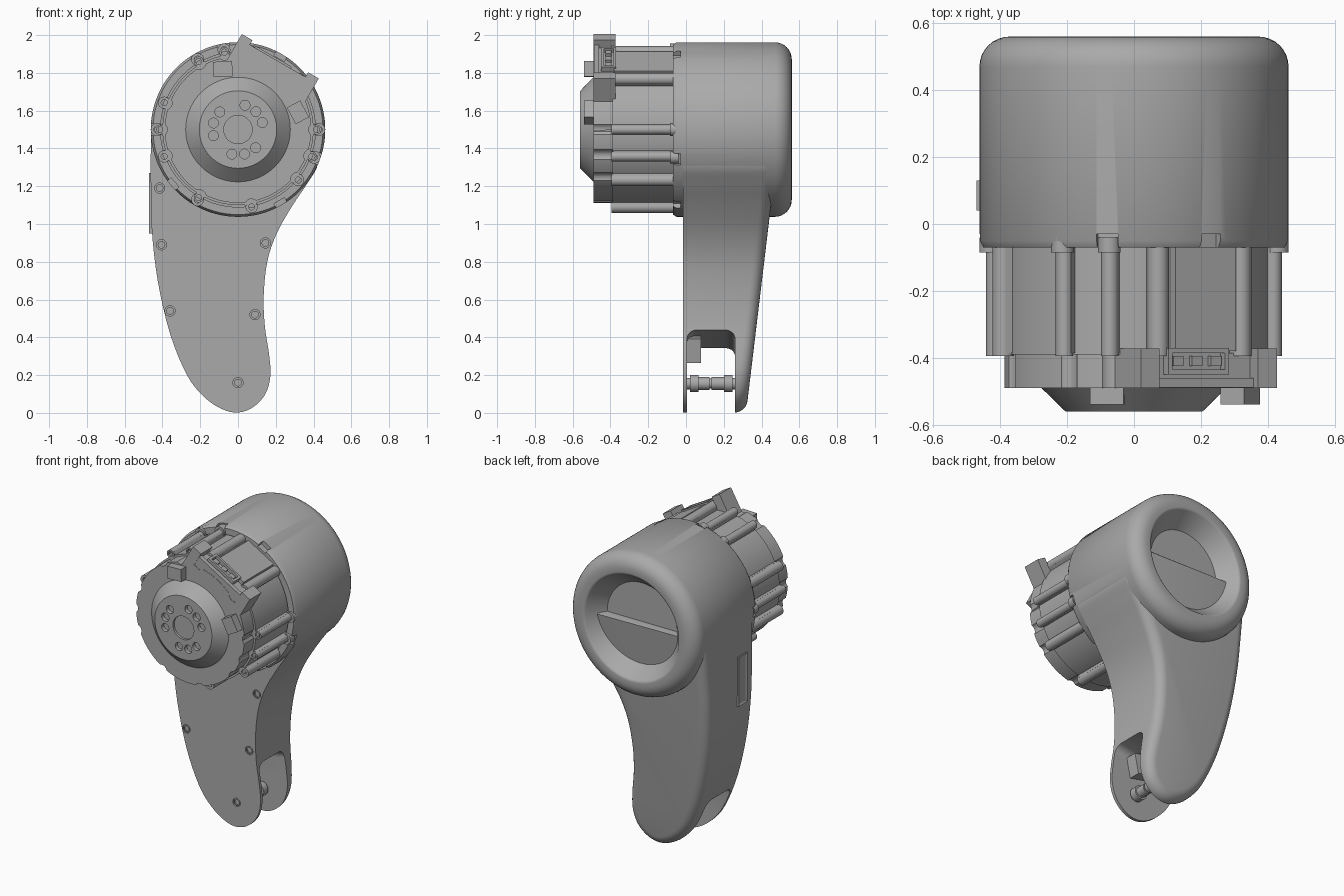
import bpy, bmesh, math
from mathutils import Vector, Matrix

if "Cube" in bpy.data.objects:
    bpy.data.objects.remove(bpy.data.objects["Cube"])

AXIS_Z = 1.5
grey = bpy.data.materials.new("plain grey")
grey.use_nodes = True
grey.diffuse_color = (0.4, 0.4, 0.4, 1)
grey.node_tree.nodes["Principled BSDF"].inputs["Base Color"].default_value = (0.4, 0.4, 0.4, 1)


def finish(name, bm):
    bmesh.ops.recalc_face_normals(bm, faces=bm.faces)
    mesh = bpy.data.meshes.new(name)
    bm.to_mesh(mesh)
    bm.free()
    mesh.materials.append(grey)
    obj = bpy.data.objects.new(name, mesh)
    bpy.context.collection.objects.link(obj)
    return obj


def activate(obj):
    bpy.ops.object.select_all(action='DESELECT')
    obj.select_set(True)
    bpy.context.view_layer.objects.active = obj


def smooth(obj, angle=35):
    activate(obj)
    bpy.ops.object.shade_smooth_by_angle(angle=math.radians(angle))


def lathe(name, profile, x=0, z=AXIS_Z, steps=96):
    """Spin (radius, y) points round an axis along y."""
    bm = bmesh.new()
    verts = [bm.verts.new((x + r, y, z)) for r, y in profile]
    edges = [bm.edges.new(pair) for pair in zip(verts, verts[1:])]
    bmesh.ops.spin(bm, geom=verts + edges, cent=(x, 0, z), axis=(0, 1, 0),
                   angle=math.tau, steps=steps)
    bmesh.ops.remove_doubles(bm, verts=bm.verts, dist=1e-5)
    obj = finish(name, bm)
    smooth(obj)
    return obj


def rod(name, r, y0, y1, x, z, steps=24):
    return lathe(name, [(0, y0), (r, y0), (r, y1), (0, y1)], x, z, steps)


def polar(radius, degrees):
    a = math.radians(degrees)
    return radius * math.cos(a), AXIS_Z + radius * math.sin(a)


def radial_box(name, degrees, radial, tangent, depth, twist=0):
    """Box given by ranges along the radius, the tangent and y."""
    bm = bmesh.new()
    bmesh.ops.create_cube(bm, size=1)
    lo, hi = zip(radial, depth, tangent)
    centre = Vector([(a + b) / 2 for a, b in zip(lo, hi)])
    size = [b - a for a, b in zip(lo, hi)]
    mat = (Matrix.Translation((0, 0, AXIS_Z)) @ Matrix.Rotation(-math.radians(degrees), 4, 'Y')
           @ Matrix.Translation(centre) @ Matrix.Rotation(-math.radians(twist), 4, 'Y')
           @ Matrix.Diagonal((*size, 1)))
    bmesh.ops.transform(bm, matrix=mat, verts=bm.verts)
    return finish(name, bm)


def cut(target, cutters):
    for cutter in cutters:
        mod = target.modifiers.new("cut", 'BOOLEAN')
        mod.object, mod.operation, mod.solver = cutter, 'DIFFERENCE', 'EXACT'
        activate(target)
        bpy.ops.object.modifier_apply(modifier=mod.name)
        bpy.data.objects.remove(cutter)
    smooth(target)


def arc(cr, cy, radius, start, end, count=8):
    angles = [math.radians(start + (end - start) * i / count) for i in range(count + 1)]
    return [(cr + radius * math.cos(a), cy + radius * math.sin(a)) for a in angles]


# Round housing with a dished back
housing = lathe("housing", [(0, -0.05), (0.41, -0.05), (0.41, -0.07), (0.45, -0.07), (0.462, -0.05)]
                + arc(0.372, 0.47, 0.09, 0, 90) + arc(0.35, 0.54, 0.02, 90, 150, 4)
                + [(0.25, 0.45), (0, 0.45)], steps=128)
cut(housing, [radial_box("notch", a, (0.435, 0.6), (-0.032, 0.032), (-0.1, -0.03))
              for a in (60, 100, 180, 220, 300, 340)])

# Curved arm outline, from the left side round the foot to the right side
points = [(-0.461, 1.5), (-0.462, 1.25), (-0.457, 0.98), (-0.425, 0.7), (-0.36, 0.42),
          (-0.27, 0.2), (-0.18, 0.085), (-0.085, 0.02), (0, 0.002), (0.08, 0.03),
          (0.145, 0.1), (0.172, 0.2), (0.163, 0.32), (0.142, 0.46), (0.136, 0.62),
          (0.155, 0.8), (0.205, 0.95), (0.29, 1.1), (0.37, 1.22), (0.425, 1.33), (0.4, 1.5)]
pts = [Vector(p) for p in points]
outline = []
for i in range(len(pts) - 1):
    a, b, c, d = pts[max(i - 1, 0)], pts[i], pts[i + 1], pts[min(i + 2, len(pts) - 1)]
    for t in (0, 0.25, 0.5, 0.75):
        outline.append(0.5 * (2 * b + (c - a) * t + (2 * a - 5 * b + 4 * c - d) * t * t
                              + (3 * b - a - 3 * c + d) * t ** 3))
outline.append(pts[-1])


def inward(i):
    d = outline[min(i + 1, len(outline) - 1)] - outline[max(i - 1, 0)]
    return Vector((-d.y, d.x)).normalized()


# Arm with a sloping, rounded back
bm = bmesh.new()
R = 0.06
rings = [[bm.verts.new((p.x, -0.015, p.y)) for p in outline]]
for k in range(7):
    a = math.radians(15 * k)
    ring = []
    for i, p in enumerate(outline):
        q = p + inward(i) * R * (1 - math.cos(a))
        ring.append(bm.verts.new((q.x, 0.318 + 0.12 * q.y - R * (1 - math.sin(a)), q.y)))
    rings.append(ring)
n = len(outline)
for r0, r1 in zip(rings, rings[1:]):
    for i in range(n):
        j = (i + 1) % n
        bm.faces.new((r0[i], r0[j], r1[j], r1[i]))
bm.faces.new(rings[0])
bm.faces.new(rings[-1])
arm = finish("arm", bm)

# Fork slot with rounded corners and a ramped ceiling
section = [(0.005, -0.2)] + arc(0.055, 0.36, 0.05, 180, 90, 5) + arc(0.21, 0.36, 0.05, 90, 0, 5) + [(0.26, -0.2)]
bm = bmesh.new()
ends = [[bm.verts.new((x, y, z + (0.2 * x if z > 0 else 0))) for y, z in section] for x in (-0.7, 0.5)]
for i in range(len(section)):
    j = (i + 1) % len(section)
    bm.faces.new((ends[0][i], ends[0][j], ends[1][j], ends[1][i]))
bm.faces.new(ends[0])
bm.faces.new(ends[1])
slot = finish("slot", bm)
screws = [(-0.415, 1.19), (-0.405, 0.89), (-0.36, 0.54), (0, 0.16), (0.09, 0.52), (0.145, 0.9)]
cut(arm, [slot] + [rod("hole", 0.027, -0.1, -0.006, x, z) for x, z in screws])
for x, z in screws:
    lathe("arm_screw", [(0, -0.008), (0.016, -0.008), (0.016, -0.014), (0.02, -0.014), (0.02, 0)], x, z, 24)

# Pin across the fork, stop block and side plate
lathe("fork_pin", [(0, 0), (0.03, 0), (0.03, 0.02), (0.045, 0.02), (0.045, 0.065), (0.034, 0.065),
                   (0.034, 0.125), (0.026, 0.125), (0.026, 0.135), (0.034, 0.135), (0.034, 0.2),
                   (0.045, 0.2), (0.045, 0.245), (0.03, 0.245), (0.03, 0.265), (0, 0.265)], 0, 0.155, 32)
radial_box("fork_stop", 0, (-0.3, 0.05), (-1.2, -1.07), (0, 0.08), -12)
bm = bmesh.new()
bmesh.ops.create_cube(bm, size=1, matrix=Matrix.Translation((-0.455, 0.085, 1.11))
                      @ Matrix.Diagonal((0.03, 0.09, 0.32, 1)))
bm.normal_update()
side = [f for f in bm.faces if f.normal.x < -0.9]
bmesh.ops.inset_region(bm, faces=side, thickness=0.015)
bmesh.ops.translate(bm, verts=side[0].verts, vec=(0.006, 0, 0))
finish("side_plate", bm)

# Motor body with bolt columns round it
BOLTS = (40, 80, 160, 200, 280, 320)
COLUMNS = (0, 100, 120, 180, 240, 340)
rod("motor_body", 0.4, -0.39, -0.04, 0, AXIS_Z, 96)
for a in BOLTS + COLUMNS:
    x, z = polar(0.416, a)
    w = 0.032 if a in BOLTS else 0.026
    lathe("bolt_column", [(0, -0.375), (0.016, -0.375), (0.016, -0.395), (w, -0.395), (w, -0.06), (0, -0.06)], x, z, 24)
    radial_box("column_web", a, (0.37, 0.42), (-w, w), (-0.385, -0.06))
for a in COLUMNS:
    x, z = polar(0.428, a)
    lathe("housing_lug", [(0, -0.07), (0.018, -0.07), (0.018, -0.085), (0.034, -0.085), (0.034, -0.04)], x, z, 24)

# Front flange scalloped for the bolts
flange = rod("front_flange", 0.388, -0.49, -0.385, 0, AXIS_Z, 96)
cut(flange, [rod("scallop", 0.036, -0.6, -0.3, *polar(0.41, a)) for a in BOLTS + COLUMNS])

# Conical output hub with centre bore and bolt circle
hub = lathe("output_hub", [(0, -0.545), (0.075, -0.545), (0.075, -0.56), (0.205, -0.56), (0.282, -0.485), (0, -0.485)])
cut(hub, [rod("hub_hole", 0.026, -0.6, -0.535, *polar(0.134, base + step))
          for base in (45, 165, 285) for step in (-29, 0, 29)])

# Connector area at the upper right of the motor
TOP = 60
radial_box("connector_base", TOP, (0.2, 0.4), (-0.18, 0.18), (-0.488, -0.385))
radial_box("connector_lip", TOP, (0.25, 0.42), (-0.17, 0.17), (-0.488, -0.46))
radial_box("cable_cover", TOP, (0.3, 0.42), (-0.11, 0.1), (-0.38, -0.06))
socket = radial_box("connector_socket", TOP, (0.3, 0.43), (-0.08, 0.13), (-0.45, -0.37))
cut(socket, [radial_box("opening", TOP, (0.405, 0.5), (-0.065, 0.115), (-0.435, -0.385))])
for t in (-0.04, 0.025, 0.09):
    radial_box("connector_contact", TOP, (0.4, 0.422), (t - 0.018, t + 0.018), (-0.425, -0.395))
for s in (-1, 1):
    ear = radial_box("connector_ear", TOP, (0.26, 0.448), sorted((s * 0.17, s * 0.235)), (-0.49, -0.372))
    block = radial_box("stop_block", TOP + s * 44, (0.29, 0.37), (-0.05, 0.05), (-0.54, -0.485), s * -12)
    x, z = polar(0.416, TOP + s * 20)
    cut(ear, [rod("ear_hole", 0.022, -0.6, -0.47, x, z)])
